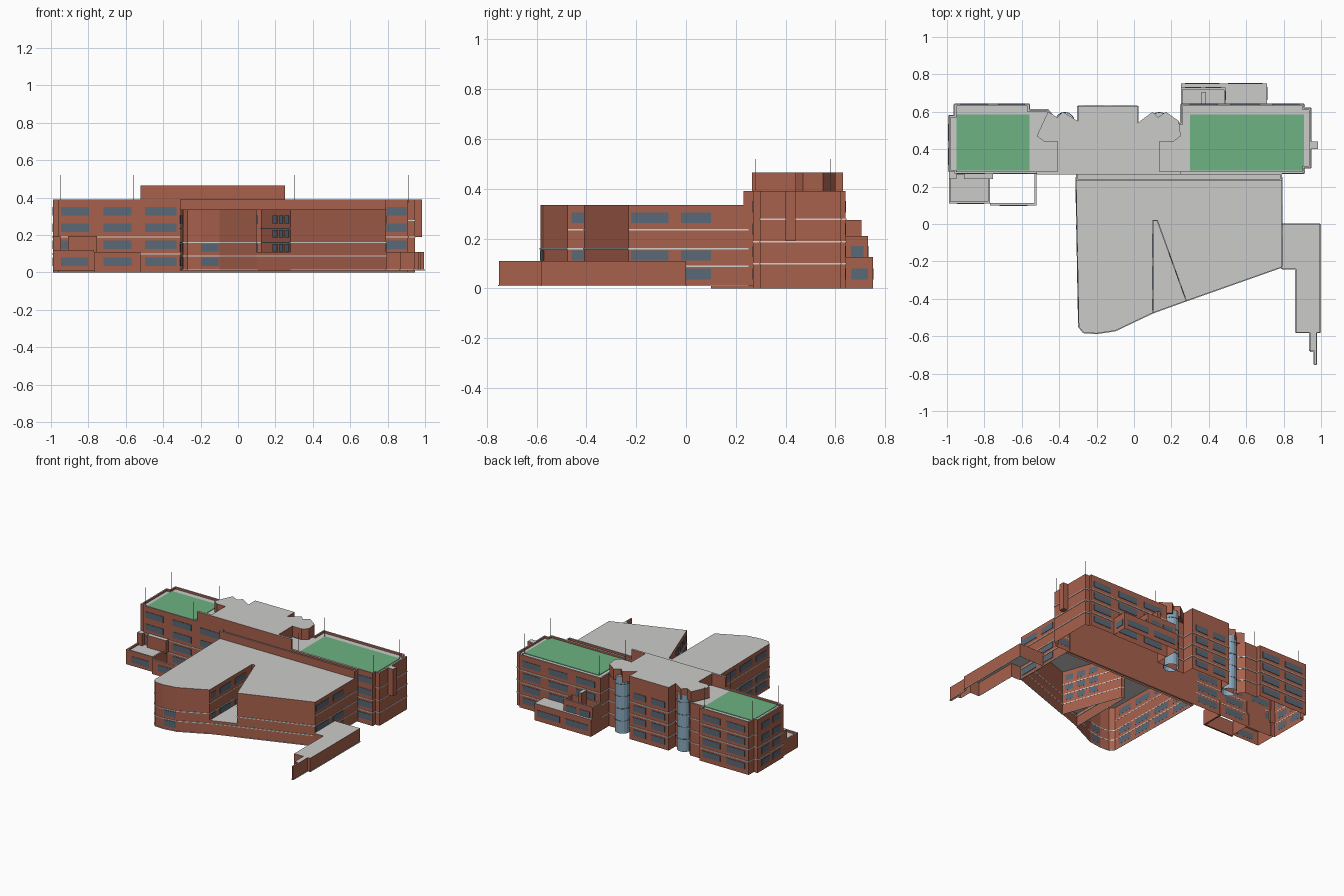
import bpy
import bmesh
from math import cos, sin, tau
from mathutils import Vector

if "Cube" in bpy.data.objects:
    bpy.data.objects.remove(bpy.data.objects["Cube"], do_unlink=True)


def material(name, red, green, blue):
    mat = bpy.data.materials.new(name)
    mat.use_nodes = True
    colour = (red, green, blue, 1)
    mat.diffuse_color = colour
    mat.node_tree.nodes["Principled BSDF"].inputs["Base Color"].default_value = colour
    return mat


BRICK = material("brick", .39, .118, .072)
ROOF = material("roof grey", .6, .6, .59)
GREEN = material("green roof", .15, .45, .225)
GLASS = material("window glass", .1, .138, .18)
BAY = material("pale bay glass", .25, .39, .51)
TRIM = material("pale stone trim", .65, .65, .63)
METAL = material("grey metal", .2, .2, .2)


def finish(name, bm, *mats):
    mesh = bpy.data.meshes.new(name)
    bm.to_mesh(mesh)
    bm.free()
    for mat in mats:
        mesh.materials.append(mat)
    obj = bpy.data.objects.new(name, mesh)
    bpy.context.collection.objects.link(obj)
    return obj


def block(name, outline, low, high, wall=BRICK, top=ROOF, rim=0, floor=True):
    """Extruded outline with a flat roof, optionally sunk behind a parapet."""
    bm = bmesh.new()
    lower = [bm.verts.new((x, y, low)) for x, y in outline]
    upper = [bm.verts.new((x, y, high)) for x, y in outline]
    for i in range(len(outline)):
        j = (i + 1) % len(outline)
        bm.faces.new((lower[i], lower[j], upper[j], upper[i]))
    if floor:
        bm.faces.new(lower[::-1])
    roof = bm.faces.new(upper)
    bm.normal_update()
    if rim:
        bmesh.ops.inset_region(bm, faces=[roof], thickness=.01, use_even_offset=True)
        # Drop the inner roof on its own sunken walls
        result = bmesh.ops.extrude_face_region(bm, geom=[roof])
        bmesh.ops.delete(bm, geom=[roof], context="FACES_ONLY")
        sunk = [v for v in result["geom"] if isinstance(v, bmesh.types.BMVert)]
        bmesh.ops.translate(bm, verts=sunk, vec=(0, 0, -rim))
        bm.normal_update()
    for face in bm.faces:
        face.material_index = int(face.normal.z > .5)
    return finish(name, bm, wall, top)


def box(name, left, front, right, back, low, high, **options):
    outline = [(left, front), (right, front), (right, back), (left, back)]
    return block(name, outline, low, high, **options)


class Plates:
    """Thin plates laid along walls and gathered into one object."""

    def __init__(self, name, mat, depth):
        self.name, self.mat, self.depth = name, mat, depth
        self.bm = bmesh.new()

    def add(self, start, end, low, high):
        a, b = Vector((*start, 0)), Vector((*end, 0))
        along = (b - a).normalized()
        out = Vector((along.y, -along.x, 0)) * self.depth
        ring = [a - out * .2, a + out, b + out, b - out * .2]
        lower = [self.bm.verts.new(p + Vector((0, 0, low))) for p in ring]
        upper = [self.bm.verts.new(p + Vector((0, 0, high))) for p in ring]
        for i in range(4):
            j = (i + 1) % 4
            self.bm.faces.new((lower[j], lower[i], upper[i], upper[j]))
        self.bm.faces.new(lower)
        self.bm.faces.new(upper[::-1])

    def around(self, outline, heights, thick=.006):
        for i, point in enumerate(outline):
            for z in heights:
                self.add(point, outline[(i + 1) % len(outline)], z, z + thick)

    def windows(self, start, end, spans, rows):
        a, b = Vector(start), Vector(end)
        for s, e in spans:
            for low, high in rows:
                self.add(a.lerp(b, s), a.lerp(b, e), low, high)

    def done(self):
        bmesh.ops.recalc_face_normals(self.bm, faces=self.bm.faces)
        finish(self.name, self.bm, self.mat)


# Wall outlines, counter-clockwise
rear = [(-.99, .28), (-.96, .28), (-.96, .27), (.91, .27), (.91, .3), (.945, .3),
        (.945, .62), (.91, .62), (.91, .64), (.25, .64), (.25, .54), (.02, .54),
        (.02, .63), (-.3, .63), (-.3, .55), (-.41, .55), (-.46, .61), (-.56, .61),
        (-.56, .64), (-.96, .64), (-.96, .58), (-.99, .58)]
crown = [(-.41, .27), (.135, .27), (.135, .44), (.21, .44), (.25, .47), (.24, .55),
         (.17, .6), (.13, .57), (.1, .6), (.02, .54), (.02, .63), (-.3, .63), (-.3, .55),
         (-.38, .6), (-.41, .57), (-.46, .6), (-.52, .47), (-.48, .44), (-.41, .44)]
hall = [(-.31, .25), (-.295, -.55), (-.27, -.58), (-.2, -.585), (-.1, -.57), (.1, -.475),
        (.1, .02), (.125, .02), (.28, -.41), (.79, -.23), (.79, .25)]
terrace = [(.1, -.475), (.28, -.41), (.125, .02), (.1, .02)]
wing = [(.79, -.24), (.865, -.24), (.865, -.58), (.94, -.58), (.94, -.68), (.965, -.68),
        (.965, -.75), (.975, -.75), (.975, -.58), (.995, -.58), (.995, 0), (.79, 0)]

# Rear range, open underneath, with its taller middle
block("rear_range", rear, 0, .39, rim=.015, floor=False)
block("middle_crown", crown, .385, .465)
box("crown_front_parapet", -.52, .265, .25, .28, .385, .465)
box("stair_projection", .94, .4, .985, .44, .19, .39)
for name, left, right in (("west", -.95, -.56), ("east", .3, .91)):
    box(name + "_green_roof", left, .285, right, .585, .37, .379, wall=GREEN, top=GREEN)
    for x in (left, right):
        for y in (.28, .58):
            box(name + "_pole", x - .001, y - .001, x + .001, y + .001, .37, .52,
                wall=METAL, top=METAL)

# Front hall, open underneath, with the wedge terrace and the low wing
block("front_hall", hall, .01, .335, floor=False)
box("hall_link", -.31, .23, .79, .275, .01, .39, rim=.015, floor=False)
block("wedge_terrace", terrace, .01, .11, floor=False)
block("low_wing", wing, .01, .11, floor=False)

# Low annexes behind the east part
box("rear_annex_low", .25, .635, .71, .75, 0, .125, floor=False)
box("rear_annex_yard", .25, .635, .49, .73, .125, .21, rim=.05, floor=False)
box("rear_annex_divider", .36, .635, .385, .705, .15, .275)

# Courtyard annex in front of the west part
box("courtyard_annex", -.99, .11, -.77, .275, .01, .12, rim=.015, floor=False)
box("courtyard_corner_pier", -.99, .24, -.95, .285, .1, .195)
box("courtyard_back_wall", -.91, .24, -.755, .275, .1, .195)
box("courtyard_front_wall", -.77, .1, -.52, .112, 0, .11)
box("courtyard_side_wall", -.532, .1, -.52, .275, 0, .11)

# Curved glass bays with darker transoms
for name, centre in (("east_bay", .135), ("west_bay", -.37)):
    def circle(radius):
        turns = [tau * i / 16 for i in range(16)]
        return [(centre + radius * cos(t), .545 + radius * sin(t)) for t in turns]
    block(name + "_glass", circle(.052), 0, .42, wall=BAY, floor=False)
    for storey in range(1, 5):
        z = .09 * storey
        block(name + "_transom", circle(.054), z, z + .004, wall=GLASS, top=GLASS)

# Pale string courses and the plinth line
bands = Plates("string_courses", TRIM, .004)
bands.around(rear, (.095, .185))
for i in range(4, len(rear) - 1):
    bands.add(rear[i], rear[i + 1], .275, .281)
bands.around(hall, (.085, .157))
bands.around(hall, (.01,), .004)
bands.around(wing, (.01,), .004)
bands.add(*terrace[:2], .085, .09)
for i in (0, 5, 7, 9):
    bands.add(hall[i], hall[i + 1], .232, .238)
bands.done()

# Windows in regular storeys
panes = Plates("windows", GLASS, .003)
storeys = [(.035 + .09 * i, .08 + .09 * i) for i in range(4)]
hall_rows = [(.035, .08), (.112, .152), (.262, .305)]
notch_rows = hall_rows[1:] + [(.187, .227)]
panes.windows((-.96, .27), (-.31, .27), [(.02, .25), (.37, .6), (.71, .97)], storeys)
panes.windows((.79, .27), (.91, .27), [(.03, .92)], storeys)
panes.windows((.91, .64), (.25, .64), [(.04, .26), (.36, .6), (.7, .93)], storeys)
panes.windows((.02, .63), (-.3, .63), [(.1, .42), (.56, .9)], storeys)
panes.windows((-.56, .64), (-.96, .64), [(.06, .42), (.55, .92)], storeys)
panes.windows((-.99, .58), (-.99, .28), [(.15, .45), (.58, .88)], storeys)
panes.windows((.79, -.23), (.79, .27), [(.02, .32), (.42, .66)], hall_rows)
panes.windows(hall[0], hall[1], [(.08, .26), (.32, .5), (.56, .74), (.8, .95)], hall_rows)
panes.windows(hall[3], hall[4], [(.05, .95)], hall_rows[:2])
panes.windows(hall[5], hall[6], [(.03, .15), (.25, .5), (.6, .85)], hall_rows[1:])
panes.windows(hall[7], hall[8], [(.4, .55), (.62, .75), (.82, .95)], notch_rows)
panes.windows((-.99, .11), (-.77, .11), [(.2, .85)], storeys[:1])
panes.windows((-.77, .1), (-.52, .1), [(.2, .8)], storeys[:1])
panes.windows((.71, .75), (.25, .75), [(.05, .45), (.55, .95)], storeys[:1])
panes.windows((.49, .73), (.25, .73), [(.1, .45), (.55, .9)], storeys[1:2])
panes.windows((.71, .66), (.71, .735), [(.05, .95)], storeys[:1])
panes.windows((.49, .66), (.49, .715), [(.05, .95)], storeys[1:2])
panes.done()
